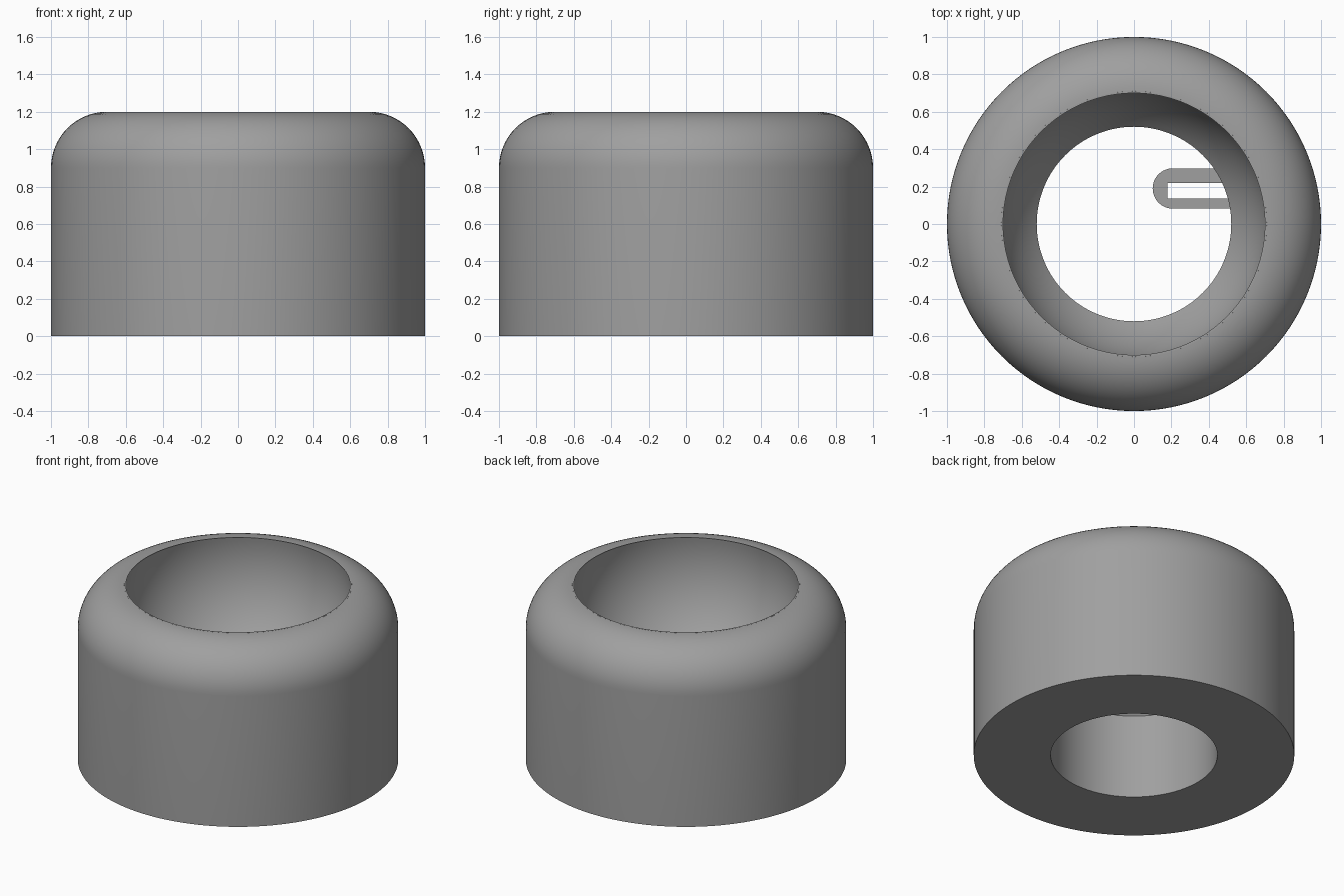
import bpy, bmesh, math

if "Cube" in bpy.data.objects:
    bpy.data.objects.remove(bpy.data.objects["Cube"])

SEGMENTS = 128
grey = bpy.data.materials.new("plain grey")
grey.diffuse_color = (0.35, 0.35, 0.35, 1)
grey.use_nodes = True
grey.node_tree.nodes["Principled BSDF"].inputs["Base Color"].default_value = grey.diffuse_color


def make_object(name, bm):
    bmesh.ops.recalc_face_normals(bm, faces=bm.faces)
    mesh = bpy.data.meshes.new(name)
    bm.to_mesh(mesh)
    bm.free()
    obj = bpy.data.objects.new(name, mesh)
    bpy.context.collection.objects.link(obj)
    mesh.materials.append(grey)
    bpy.ops.object.select_all(action='DESELECT')
    obj.select_set(True)
    bpy.context.view_layer.objects.active = obj
    bpy.ops.object.shade_smooth_by_angle(angle=math.radians(30))
    return obj


def arc(cx, cy, r, start, end, steps):
    return [(cx + r * math.cos(start + (end - start) * i / steps),
             cy + r * math.sin(start + (end - start) * i / steps))
            for i in range(steps + 1)]


# Ring body: straight wall, rounded shoulder, spherical bowl, straight bore
BORE, BOWL_R, BOWL_Z = 0.52, 0.72, 1.08
rim_angle = math.asin((1.2 - BOWL_Z) / BOWL_R)
bore_angle = -math.acos(BORE / BOWL_R)
profile = [(BORE, 0), (1.0, 0)]
profile += arc(0.7, 0.9, 0.3, 0, math.pi / 2, 16)
profile += arc(0, BOWL_Z, BOWL_R, rim_angle, bore_angle, 20)
bm = bmesh.new()
rings = []
for i in range(SEGMENTS):
    a = 2 * math.pi * i / SEGMENTS
    rings.append([bm.verts.new((r * math.cos(a), r * math.sin(a), z)) for r, z in profile])
n = len(profile)
for i in range(SEGMENTS):
    a, b = rings[i], rings[(i + 1) % SEGMENTS]
    for j in range(n):
        k = (j + 1) % n
        bm.faces.new((a[j], b[j], b[k], a[k]))
make_object("ring_body", bm)

# Slotted tab: rounded plate with a rectangular slot, joined to the bore wall
TAB_Y, TAB_R, TAB_END = 0.19, 0.108, 0.53
outer = [(TAB_END, TAB_Y + TAB_R)]
outer += arc(0.208, TAB_Y, TAB_R, math.pi / 2, 1.5 * math.pi, 24)
outer += [(TAB_END, TAB_Y - TAB_R)]
slot = [(TAB_END, 0.135), (0.18, 0.135), (0.18, 0.22), (TAB_END, 0.22)]
bm = bmesh.new()
face = bm.faces.new([bm.verts.new((x, y, 0.36)) for x, y in outer + slot])
grown = bmesh.ops.extrude_face_region(bm, geom=[face])
bmesh.ops.translate(bm, vec=(0, 0, 0.1),
                    verts=[g for g in grown["geom"] if isinstance(g, bmesh.types.BMVert)])
make_object("slotted_tab", bm)
